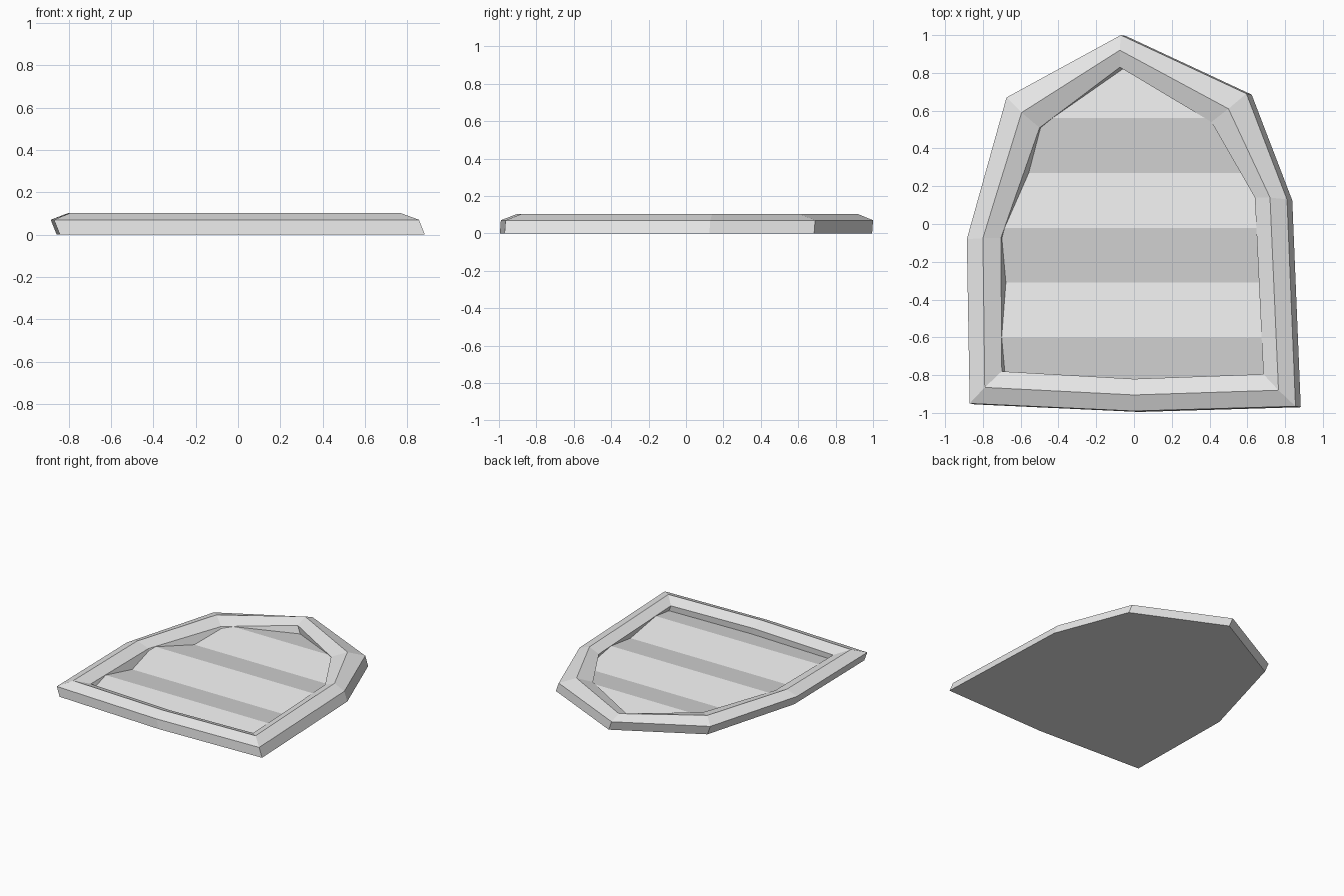
import bpy
import bmesh
from mathutils import Vector

cube = bpy.data.objects.get("Cube")
if cube:
    bpy.data.objects.remove(cube, do_unlink=True)

stone = bpy.data.materials.new("pale_grey")
stone.use_nodes = True
GREY = (0.8, 0.8, 0.8, 1)
stone.diffuse_color = GREY
stone.node_tree.nodes["Principled BSDF"].inputs["Base Color"].default_value = GREY

# Plan outlines, counter-clockwise from the pointed end
outer = [(-.07, 1), (-.675, .67), (-.885, -.08), (-.87, -.95),
         (0, -.99), (.855, -.965), (.81, .13), (.595, .69)]
crest = [(-.075, .92), (-.595, .59), (-.8, -.075), (-.79, -.865),
         (0, -.905), (.765, -.88), (.72, .14), (.5, .61)]
inner = [(-.075, .83), (-.5, .51), (-.705, -.075), (-.7, -.78),
         (0, -.82), (.685, -.795), (.64, .14), (.41, .54)]
EDGE_Z, TOP_Z = .07, .103
LEAN = Vector((.028, -.005))


def finish(bm, name):
    mesh = bpy.data.meshes.new(name)
    bm.to_mesh(mesh)
    bm.free()
    mesh.materials.append(stone)
    obj = bpy.data.objects.new(name, mesh)
    bpy.context.collection.objects.link(obj)


def ring(bm, outline, z, shift=Vector((0, 0))):
    return [bm.verts.new((x + shift.x, y + shift.y, z)) for x, y in outline]


# Bevelled border, leaning slightly to one side, closed underneath
bm = bmesh.new()
rings = [ring(bm, outer, 0, LEAN), ring(bm, outer, EDGE_Z),
         ring(bm, crest, TOP_Z), ring(bm, inner, EDGE_Z),
         ring(bm, inner, 0, LEAN)]
n = len(outer)
for low, high in zip(rings, rings[1:] + rings[:1]):
    for i in range(n):
        j = (i + 1) % n
        bm.faces.new((low[i], low[j], high[j], high[i]))
bm.faces.new(rings[-1])
bmesh.ops.recalc_face_normals(bm, faces=bm.faces)
finish(bm, "border_and_base")

# Pleated floor, cut at each fold and raised on alternate folds
FOLD, RIDGE_Y = .29, -.02
bm = bmesh.new()
bm.faces.new(ring(bm, crest, 0))
for k in range(-3, 4):
    bmesh.ops.bisect_plane(bm, geom=bm.verts[:] + bm.edges[:] + bm.faces[:],
                           plane_co=(0, RIDGE_Y + k * FOLD, 0), plane_no=(0, 1, 0))
for v in bm.verts:
    phase = abs((v.co.y - RIDGE_Y) / FOLD) % 2
    v.co.z = .007 + .061 * abs(1 - phase)
bmesh.ops.recalc_face_normals(bm, faces=bm.faces)
if sum(f.normal.z for f in bm.faces) < 0:
    bmesh.ops.reverse_faces(bm, faces=bm.faces)
finish(bm, "pleated_floor")
